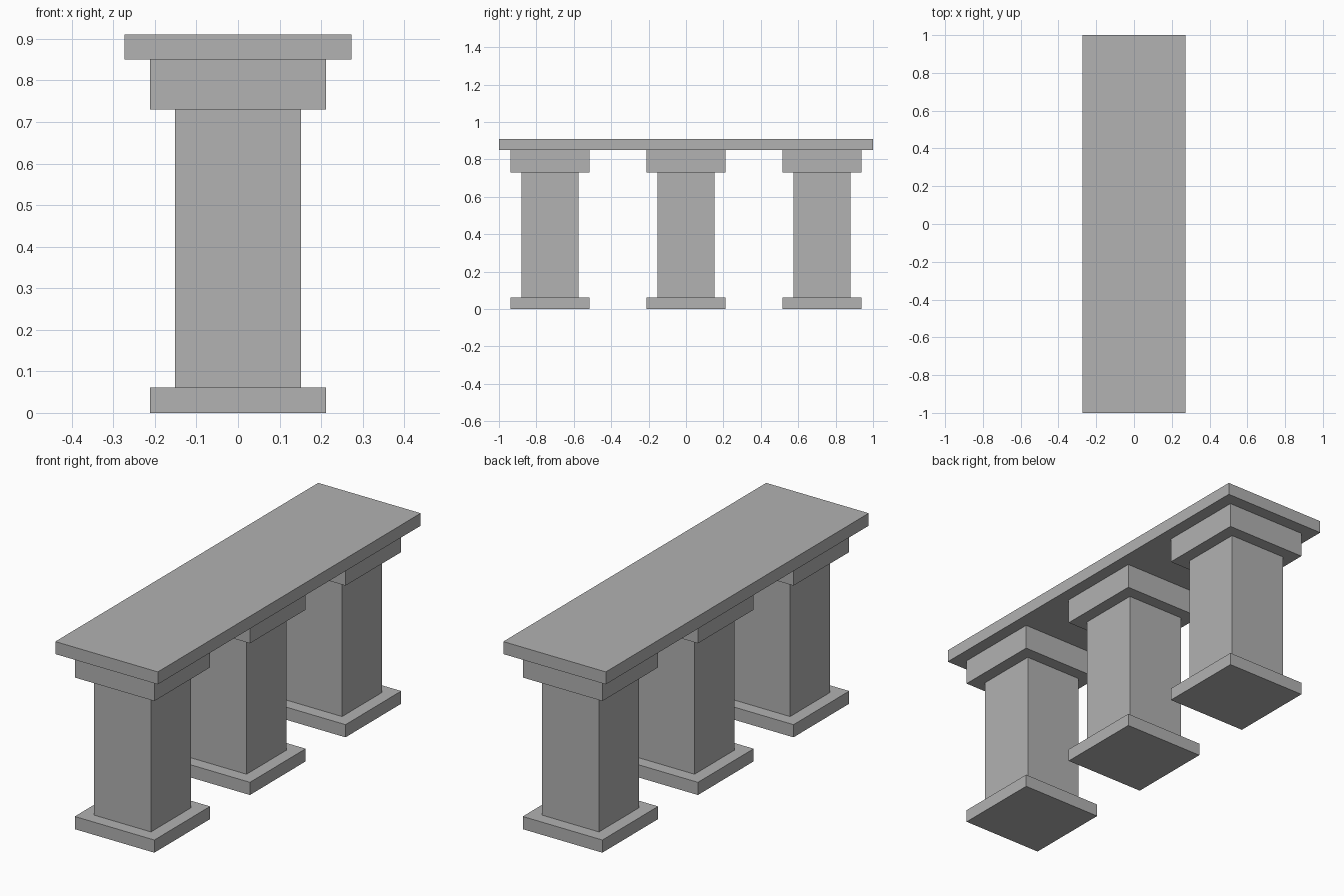
import bpy

default = bpy.data.objects.get("Cube")
if default:
    bpy.data.objects.remove(default, do_unlink=True)

# Single stone colour
GREY = (0.445, 0.445, 0.445, 1)
stone = bpy.data.materials.new("grey_stone")
stone.use_nodes = True
stone.diffuse_color = GREY
stone.node_tree.nodes["Principled BSDF"].inputs["Base Color"].default_value = GREY


def block(name, half_x, half_y, bottom, top, y=0):
    """Upright box spanning bottom to top, centred on x = 0."""
    bpy.ops.mesh.primitive_cube_add(size=2, location=(0, y, (bottom + top) / 2))
    obj = bpy.context.object
    obj.name = name
    obj.scale = (half_x, half_y, (top - bottom) / 2)
    bpy.ops.object.transform_apply(location=False, rotation=False, scale=True)
    obj.data.materials.append(stone)
    return obj


# Heights of the stacked parts
BASE_TOP, SHAFT_TOP, CAPITAL_TOP, SLAB_TOP = 0.061, 0.73, 0.85, 0.91
SPACING = 0.727

# Three square pillars: base, shaft and capital
for place, step in (("front", -1), ("middle", 0), ("back", 1)):
    y = step * SPACING
    block(place + "_pillar_base", 0.212, 0.212, 0, BASE_TOP, y)
    block(place + "_pillar_shaft", 0.152, 0.152, BASE_TOP, SHAFT_TOP, y)
    block(place + "_pillar_capital", 0.212, 0.212, SHAFT_TOP, CAPITAL_TOP, y)

# Long slab across the pillars
block("top_slab", 0.273, 1, CAPITAL_TOP, SLAB_TOP)
